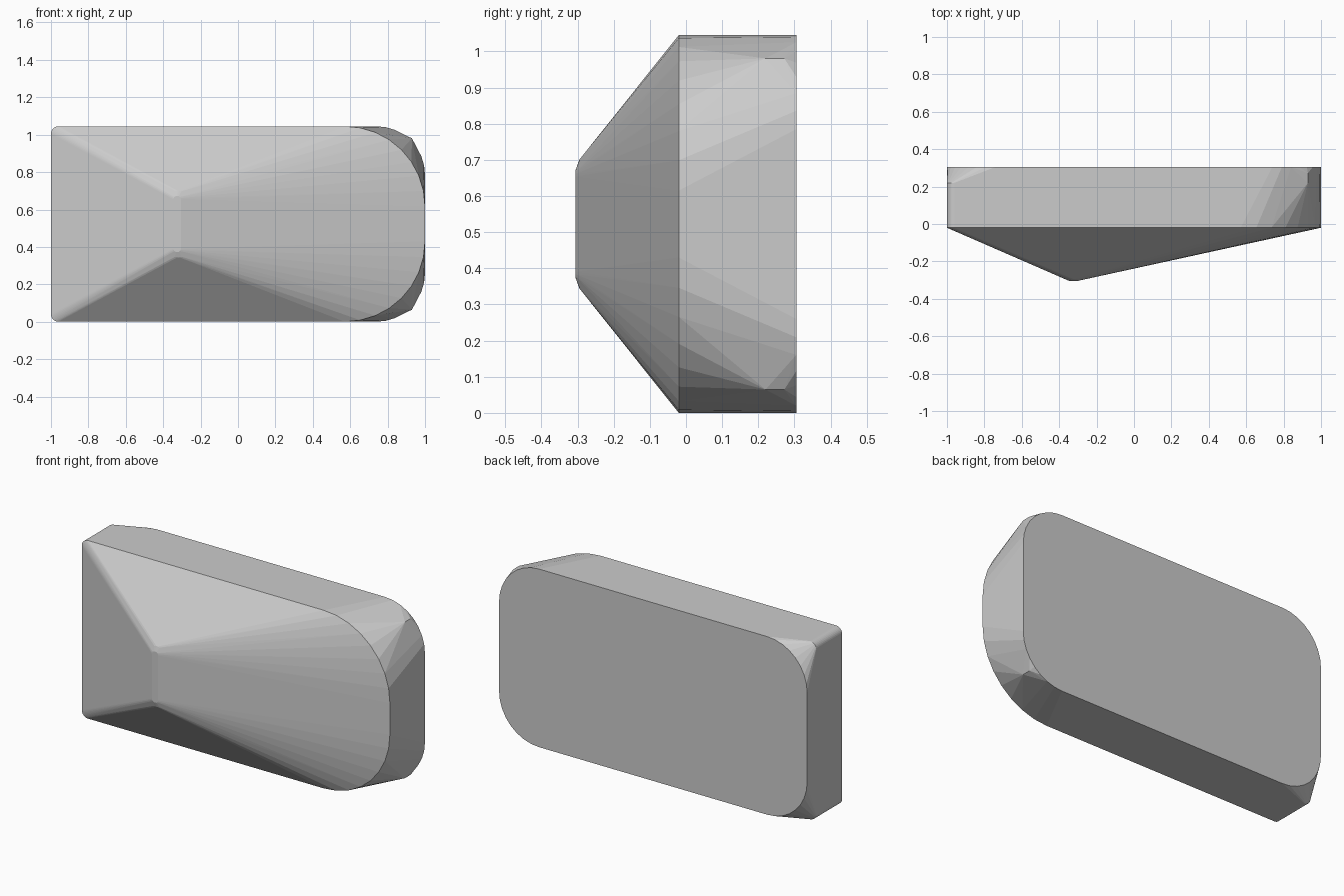
import bpy
import bmesh
from math import cos, sin, pi

cube = bpy.data.objects.get("Cube")
if cube:
    bpy.data.objects.remove(cube)

HEIGHT = 1.045
MID = HEIGHT / 2


def rounded_outline(y, x0, x1, half_height, r_left, r_right, steps=8):
    """Rounded rectangle facing along y, with its own radius at each end."""
    points = []
    corners = ((1, 1, 0), (-1, 1, 1), (-1, -1, 2), (1, -1, 3))
    for sx, sz, quarter in corners:
        r = r_right if sx > 0 else r_left
        cx = x1 - r if sx > 0 else x0 + r
        cz = MID + sz * (half_height - r)
        for k in range(steps + 1):
            a = (quarter + k / steps) * pi / 2
            points.append((cx + r * cos(a), y, cz + r * sin(a)))
    return points


# Blunt front ridge
points = rounded_outline(-0.305, -0.345, -0.305, 0.15, 0.018, 0.018, 4)
points += rounded_outline(-0.295, -0.358, -0.28, 0.178, 0.035, 0.035, 4)
# Widest outline: tight corners at one end, broad round at the other
points += rounded_outline(-0.02, -1, 1, MID, 0.04, 0.43)
# Shoulders that keep the tight corners square behind the widest outline
points += [p for p in rounded_outline(0.22, -1, 1, MID, 0.04, 0.43) if p[0] < -0.9]
# Raised corner points on the round end
points += [(0.93, y, MID + s * 0.458) for y in (0.22, 0.272) for s in (-1, 1)]
# Flat back
points += rounded_outline(0.305, -1, 1, MID, 0.26, 0.26)

bm = bmesh.new()
for p in points:
    bm.verts.new(p)
bmesh.ops.remove_doubles(bm, verts=bm.verts[:], dist=0.0005)
hull = bmesh.ops.convex_hull(bm, input=bm.verts[:])
inside = {e for e in hull["geom_interior"] + hull["geom_unused"]
          if isinstance(e, bmesh.types.BMVert)}
bmesh.ops.delete(bm, geom=list(inside), context="VERTS")
bmesh.ops.dissolve_limit(bm, angle_limit=0.008, verts=bm.verts[:], edges=bm.edges[:])
bmesh.ops.recalc_face_normals(bm, faces=bm.faces[:])

mesh = bpy.data.meshes.new("faceted_block")
bm.to_mesh(mesh)
bm.free()
block = bpy.data.objects.new("faceted_block", mesh)
bpy.context.collection.objects.link(block)

# Plain grey surface
grey = bpy.data.materials.new("light_grey")
grey.use_nodes = True
colour = (0.6, 0.6, 0.6, 1)
grey.diffuse_color = colour
grey.node_tree.nodes["Principled BSDF"].inputs["Base Color"].default_value = colour
mesh.materials.append(grey)
